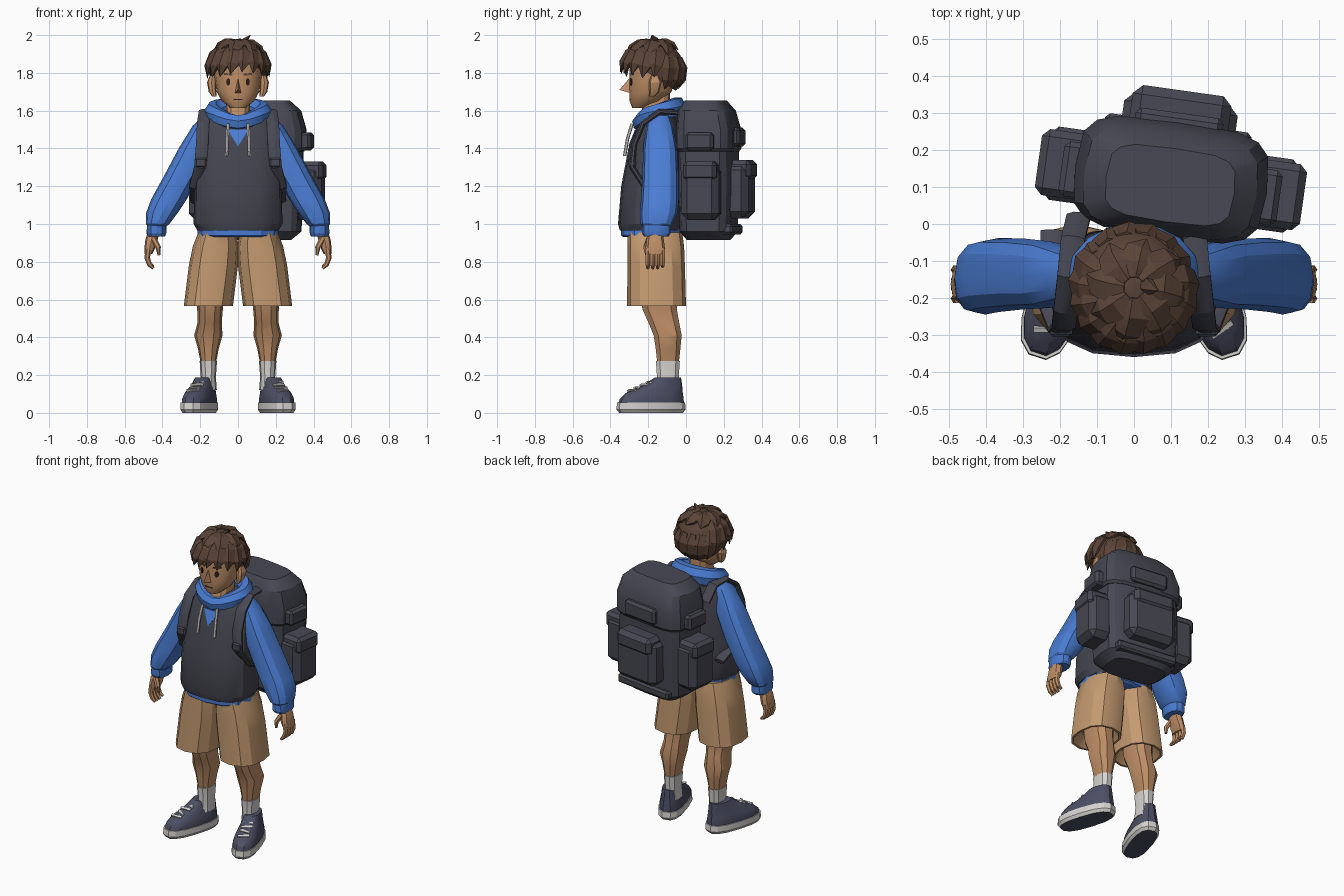
import bpy, bmesh, random
from math import sin, cos, pi, radians
from mathutils import Vector, Matrix
from mathutils.bvhtree import BVHTree

random.seed(4)
if "Cube" in bpy.data.objects:
    bpy.data.objects.remove(bpy.data.objects["Cube"])
parts = []


def material(name, hexa):
    srgb = [int(hexa[i:i + 2], 16) / 255 for i in (0, 2, 4)]
    colour = [((c + .055) / 1.055) ** 2.4 for c in srgb] + [1]
    mat = bpy.data.materials.new(name)
    mat.use_nodes = True
    mat.diffuse_color = colour
    mat.node_tree.nodes["Principled BSDF"].inputs["Base Color"].default_value = colour
    return mat


hair = material("brown hair", "5A4337")
skin = material("skin", "BE8E66")
khaki = material("khaki cloth", "C49A70")
blue = material("blue cloth", "4A7CD2")
vest_grey = material("vest grey", "44444F")
pack_grey = material("pack grey", "474853")
navy = material("shoe navy", "4C4F64")
white = material("off white", "D6D3CF")
dark = material("dark brown", "2E211C")


def finish(bm, name, *mats, matrix=None):
    if matrix:
        bm.transform(matrix)
    bmesh.ops.recalc_face_normals(bm, faces=bm.faces)
    mesh = bpy.data.meshes.new(name)
    bm.to_mesh(mesh)
    bm.free()
    for mat in mats:
        mesh.materials.append(mat)
    obj = bpy.data.objects.new(name, mesh)
    bpy.context.collection.objects.link(obj)
    parts.append(obj)
    return obj


def skin_rings(bm, rings, closed=False):
    rows = [[bm.verts.new(p) for p in ring] for ring in rings]
    n = len(rows[0])
    pairs = list(zip(rows, rows[1:])) + ([(rows[-1], rows[0])] if closed else [])
    for a, b in pairs:
        for i in range(n):
            j = (i + 1) % n
            bm.faces.new((a[i], a[j], b[j], b[i]))
    if not closed:
        bm.faces.new(rows[0])
        bm.faces.new(rows[-1])


def loft(name, rings, mat, sides=12, power=2.4, flip=1, matrix=None):
    """Stack of level superellipses, each given as x, y, z, x radius, y radius."""
    def bend(v):
        return (abs(v) ** (2 / power)) * (1 if v > 0 else -1)
    bm = bmesh.new()
    angles = [2 * pi * i / sides for i in range(sides)]
    skin_rings(bm, [[(flip * x + rx * bend(cos(a)), y + ry * bend(sin(a)), z) for a in angles]
                    for x, y, z, rx, ry in rings])
    return finish(bm, name, mat, matrix=matrix)


def tube(name, points, radii, mat, ref, sides=6, closed=False, flip=1, matrix=None):
    """Sweep an ellipse along points; radii are (along ref, across ref)."""
    pts = [Vector((flip * p[0], p[1], p[2])) for p in points]
    n, rings = len(pts), []
    for i, p in enumerate(pts):
        before = pts[i - 1] if i or closed else p
        after = pts[(i + 1) % n] if i < n - 1 or closed else p
        tangent = (after - before).normalized()
        across = tangent.cross(Vector(ref)).normalized()
        along = across.cross(tangent)
        w, t = radii[i] if isinstance(radii, list) else radii
        rings.append([p + along * w * cos(a) + across * t * sin(a)
                      for a in (2 * pi * k / sides + pi / sides for k in range(sides))])
    bm = bmesh.new()
    skin_rings(bm, rings, closed)
    return finish(bm, name, mat, matrix=matrix)


def box(name, low, high, mat, bevel=0, matrix=None):
    bm = bmesh.new()
    low, high = Vector(low), Vector(high)
    bmesh.ops.create_cube(bm, size=1, matrix=Matrix.Translation((low + high) / 2)
                          @ Matrix.Diagonal(high - low).to_4x4())
    if bevel:
        bmesh.ops.bevel(bm, geom=bm.edges[:], offset=bevel, segments=1, affect='EDGES')
    return finish(bm, name, mat, matrix=matrix)


def patch(name, outline, target, mat):
    """Thin plate laid on the front of a part, outline given as x, z."""
    mesh = target.data
    tree = BVHTree.FromPolygons([v.co for v in mesh.vertices], [p.vertices[:] for p in mesh.polygons])
    front = []
    for x, z in outline:
        hit = tree.ray_cast(Vector((x, -2, z)), Vector((0, 1, 0)))[0]
        front.append(hit + Vector((0, -.005, 0)))
    bm = bmesh.new()
    skin_rings(bm, [front, [p + Vector((0, .008, 0)) for p in front]])
    return finish(bm, name, mat)


# Torso: hem, vest, neck, hood collar
loft("hoodie_hem", [(0, -.18, .93, .2, .15), (0, -.18, .94, .215, .165), (0, -.18, .99, .215, .165)], blue)
vest = loft("vest", [(0, -.185, .965, .215, .165), (0, -.185, 1, .235, .175), (0, -.18, 1.2, .232, .163),
                     (0, -.165, 1.4, .222, .14), (0, -.15, 1.5, .22, .115), (0, -.14, 1.56, .18, .1),
                     (0, -.14, 1.6, .1, .07)], vest_grey, 16, 2.6)
patch("neck_insert", [(-.055, 1.5), (0, 1.5), (.055, 1.5), (0, 1.41)], vest, blue)
loft("neck", [(0, -.17, 1.53, .08, .09), (0, -.16, 1.6, .065, .075), (0, -.155, 1.7, .06, .07)], skin)
collar, thick = [], []
for i in range(16):
    a = 2 * pi * i / 16
    c = cos(a)
    collar.append((.137 * sin(a), -.142 - .1 * c, 1.59 - .025 * c - .03 * max(0, c) ** 4))
    thick.append((.052 - .008 * c, .044))
tube("hood_collar", collar, thick, blue, (0, 0, 1), 7, True)

# Head and face
head = loft("head", [(0, -.245, 1.615, .04, .04), (0, -.213, 1.65, .085, .085), (0, -.188, 1.7, .113, .112),
                     (0, -.18, 1.78, .125, .12), (0, -.175, 1.87, .125, .12), (0, -.17, 1.94, .08, .08)],
            skin, 16, 2.2)
bm = bmesh.new()
bridge, tip, wing_a, wing_b = [bm.verts.new(p) for p in ((0, -.293, 1.78), (0, -.352, 1.71),
                                                       (.02, -.285, 1.69), (-.02, -.285, 1.69))]
for tri in ((bridge, tip, wing_a), (bridge, wing_b, tip), (tip, wing_b, wing_a), (bridge, wing_a, wing_b)):
    bm.faces.new(tri)
finish(bm, "nose", skin)
patch("mouth", [(-.025, 1.662), (.025, 1.662), (.025, 1.657), (-.025, 1.657)], head, dark)

# Hair cap, cut along a sloping hairline
centre, size = Vector((0, -.172, 1.815)), Vector((.155, .163, .16))


def scalp(azimuth, rise, k=1):
    a, e = radians(azimuth), radians(rise)
    return centre + k * Vector((size.x * sin(a) * cos(e), -size.y * cos(a) * cos(e), size.z * sin(e)))


bm = bmesh.new()
bmesh.ops.create_icosphere(bm, subdivisions=3, radius=1,
                           matrix=Matrix.Translation(centre) @ Matrix.Diagonal(size).to_4x4())
cut = bmesh.ops.bisect_plane(bm, geom=bm.verts[:] + bm.edges[:] + bm.faces[:], plane_co=(0, -.2, 1.8),
                             plane_no=(0, .65, 1), clear_inner=True)
bmesh.ops.edgeloop_fill(bm, edges=[e for e in cut["geom_cut"] if isinstance(e, bmesh.types.BMEdge)])
finish(bm, "hair_cap", hair)


def lock(azimuth, start, end, sweep, lift, width):
    path = [scalp(azimuth + sweep * t, start + (end - start) * t, 1 + lift * t - .04)
            for t in (0, .35, .7, 1)]
    a = radians(azimuth)
    tube("hair_lock", path, [(width * s, width * s * .45) for s in (.6, 1, .8, .05)], hair,
         (cos(a), sin(a), 0), 5)


for azimuth in range(-105, 106, 21):
    lock(azimuth, 55, -7 - abs(azimuth) * .06 + random.uniform(-4, 6), -14, .13, .047)
for azimuth in range(0, 360, 45):
    lock(azimuth + 10, 80, 32 + random.uniform(-8, 8), -25, .11, .05)
for azimuth in range(125, 240, 22):
    lock(azimuth, 25, -38, -8, .06, .045)
tube("cowlick", [(.02, -.16, 1.95), (.04, -.17, 1.975), (.065, -.18, 2)],
     [(.035, .02), (.025, .015), (.002, .002)], hair, (0, 1, 0), 5)

# Backpack, turned slightly on the back
turn = Matrix.Translation((.1, .12, 0)) @ Matrix.Rotation(radians(-8), 4, 'Z')
loft("pack_body", [(0, 0, .915, .18, .105), (0, 0, .96, .235, .14), (0, 0, 1.2, .25, .148),
                   (0, 0, 1.42, .245, .145)], pack_grey, 16, 4, matrix=turn)
loft("pack_lid", [(0, 0, 1.385, .25, .148), (0, 0, 1.4, .262, .158), (0, 0, 1.5, .262, .158),
                  (0, -.01, 1.6, .235, .14), (0, -.015, 1.655, .175, .1)], pack_grey, 16, 4, matrix=turn)
box("back_pocket", (-.155, .1, 1.03), (.155, .23, 1.32), pack_grey, .035, turn)
box("back_pocket_flap", (-.135, .12, 1.23), (.135, .243, 1.34), pack_grey, .025, turn)
box("lid_pocket", (-.12, .12, 1.41), (.12, .182, 1.51), pack_grey, .015, turn)
box("pack_base_band", (-.2, -.11, .945), (.2, .155, 1), pack_grey, .012, turn)

# Everything that comes in left and right pairs
for s, side in ((1, "left_"), (-1, "right_")):
    flip_turn = turn @ Matrix.Diagonal((s, 1, 1, 1))
    box(side + "side_pocket", (.2, -.1, 1.02), (.355, .1, 1.31), pack_grey, .035, flip_turn)
    box(side + "side_flap", (.22, -.09, 1.23), (.362, .09, 1.33), pack_grey, .02, flip_turn)
    box(side + "upper_pocket", (.22, -.085, 1.39), (.298, .065, 1.485), pack_grey, .015, flip_turn)
    tube(side + "shoulder_strap", [(.15, .02, 1.5), (.165, -.04, 1.59), (.175, -.14, 1.595), (.185, -.23, 1.53),
                                   (.19, -.275, 1.42), (.2, -.285, 1.3), (.225, -.22, 1.2), (.22, -.02, 1.12)],
         (.035, .016), pack_grey, (1, 0, 0), 8, flip=s)
    box(side + "buckle", (s * .197 - .03, -.305, 1.3), (s * .197 + .03, -.265, 1.35), pack_grey, .008)
    tube(side + "drawstring", [(.052, -.285, 1.53), (.058, -.31, 1.45), (.06, -.325, 1.36)],
         (.009, .009), white, (1, 0, 0), flip=s)

    # Eyes, brows and ears
    patch(side + "eye", [(s * .052 + .011 * cos(k * pi / 4), 1.752 + .02 * sin(k * pi / 4)) for k in range(8)],
          head, dark)
    patch(side + "brow", [(s * .03, 1.795), (s * .075, 1.8), (s * .075, 1.79), (s * .03, 1.785)], head, hair)
    loft(side + "ear", [(.125, -.18, 1.675, .012, .015), (.135, -.168, 1.7, .02, .026),
                        (.14, -.163, 1.75, .024, .034), (.135, -.165, 1.785, .015, .02)], skin, 8, flip=s)

    # Sleeve, cuff, hand and fingers
    loft(side + "sleeve", [(.14, -.14, 1.575, .04, .05), (.178, -.14, 1.52, .062, .07),
                           (.228, -.137, 1.4, .086, .09), (.3, -.135, 1.25, .094, .096),
                           (.366, -.138, 1.13, .094, .1), (.402, -.145, 1.06, .084, .1),
                           (.425, -.155, 1, .062, .085), (.43, -.157, .985, .048, .07)], blue, flip=s)
    loft(side + "cuff", [(.432, -.157, .935, .046, .066), (.432, -.157, .95, .052, .075),
                         (.43, -.157, .995, .052, .075)], blue, flip=s)
    loft(side + "palm", [(.445, -.16, .96, .03, .035), (.457, -.163, .92, .033, .045),
                         (.468, -.163, .87, .028, .052), (.475, -.163, .84, .02, .048)], skin, 8, flip=s)
    for k in range(4):
        y = -.202 + .026 * k
        tube(side + "finger", [(.474, y, .87), (.481, y, .82), (.468, y, .785), (.447, y, .765 + .01 * (k == 3))],
             [(.014, .015), (.014, .015), (.013, .013), (.008, .008)], skin, (0, 1, 0), flip=s)
    tube(side + "thumb", [(.447, -.195, .92), (.422, -.212, .875), (.418, -.208, .835)],
         [(.018, .016), (.016, .014), (.008, .008)], skin, (0, 1, 0), flip=s)

    # Shorts, leg, sock
    loft(side + "shorts_leg", [(.11, -.165, .955, .1, .145), (.118, -.16, .88, .122, .15),
                               (.13, -.158, .78, .13, .152), (.157, -.156, .565, .13, .156),
                               (.157, -.156, .565, .118, .142), (.15, -.15, .62, .08, .1)], khaki, flip=s)
    loft(side + "leg", [(.148, -.145, .65, .075, .1), (.148, -.14, .55, .068, .095),
                        (.15, -.118, .48, .064, .085), (.157, -.097, .41, .075, .077),
                        (.157, -.095, .34, .055, .068), (.157, -.095, .25, .038, .058)], skin, 10, flip=s)
    loft(side + "sock", [(.157, -.1, .12, .045, .06), (.157, -.096, .19, .04, .06),
                         (.157, -.096, .275, .046, .066)], white, 10, flip=s)

    # Shoe, toes turned out
    place = Matrix.Translation((s * .205, -.185, 0)) @ Matrix.Rotation(radians(18 * s), 4, 'Z')
    sole = loft(side + "sole", [(0, 0, 0, .066, .174), (0, 0, .018, .079, .188), (0, 0, .055, .078, .185)],
                white, 14, 2.6, matrix=place)
    sole.data.materials.append(navy)
    for face in sole.data.polygons:
        face.material_index = int(face.normal.z < -.9)
    loft(side + "shoe_upper", [(0, 0, .05, .073, .179), (0, .004, .075, .074, .174), (0, .02, .108, .066, .153),
                               (0, .064, .145, .054, .106), (0, .094, .188, .045, .07)], navy, 14, 2.5, matrix=place)
    for k in range(4):
        where = Matrix.Translation((0, -.105 + .034 * k, .118 + .014 * k))
        spin = Matrix.Rotation(.3 * (-1) ** k, 4, 'Z') @ Matrix.Rotation(.45, 4, 'X')
        box(side + "lace", (-.034, -.007, -.004), (.034, .007, .006), white, 0, place @ where @ spin)

# Soft shading inside each flat area, sharp at creases
bpy.ops.object.select_all(action='DESELECT')
for obj in parts:
    obj.select_set(True)
bpy.context.view_layer.objects.active = parts[0]
bpy.ops.object.shade_smooth_by_angle(angle=radians(28))
